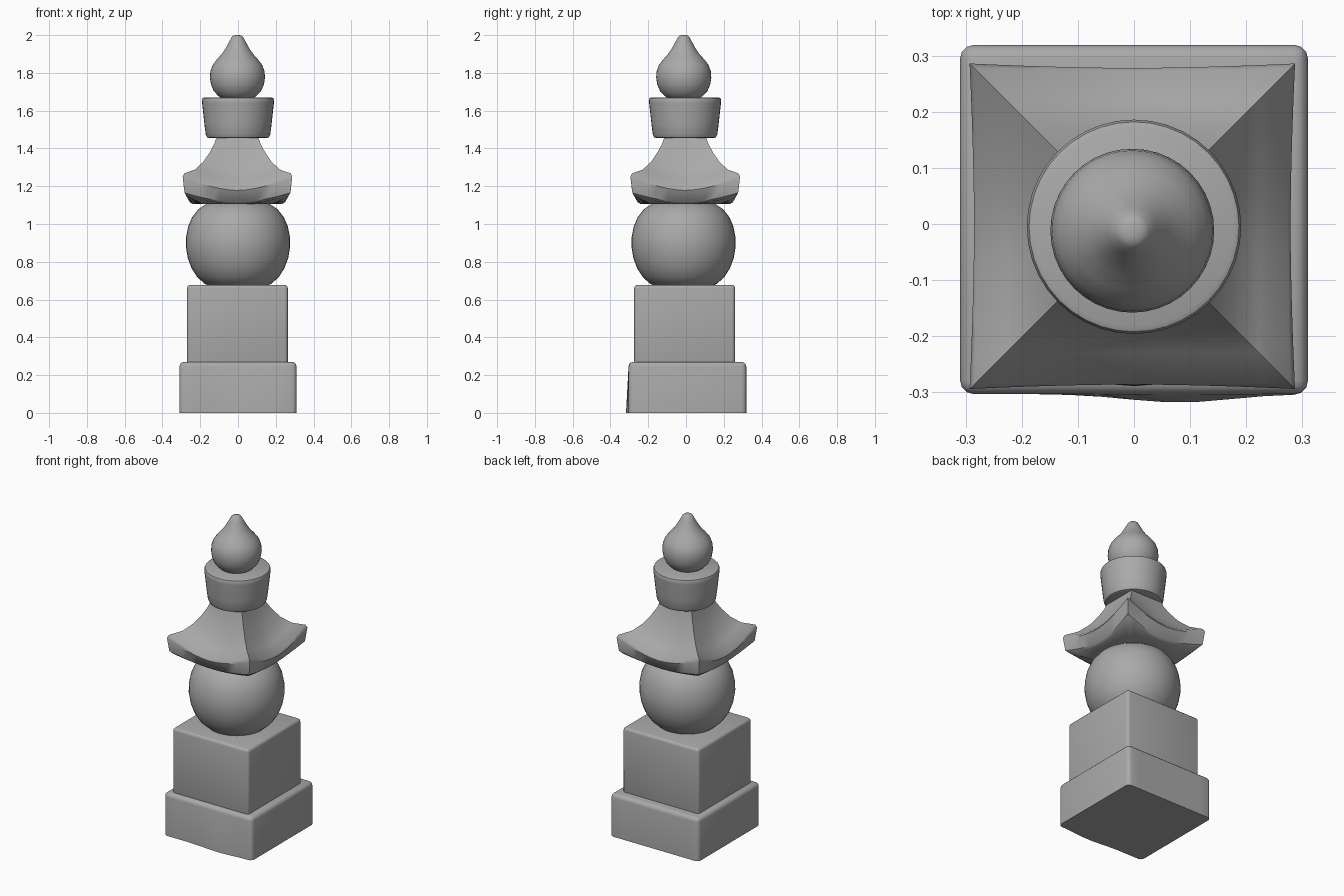
import bpy, bmesh, math

if "Cube" in bpy.data.objects:
    bpy.data.objects.remove(bpy.data.objects["Cube"])

stone = bpy.data.materials.new("grey stone")
stone.use_nodes = True
GREY = (0.4, 0.4, 0.4, 1)
stone.diffuse_color = GREY
stone.node_tree.nodes["Principled BSDF"].inputs["Base Color"].default_value = GREY


def finish(bm, name, center, angle=40):
    """Turn a bmesh into a smooth-shaded stone object."""
    bmesh.ops.recalc_face_normals(bm, faces=bm.faces)
    mesh = bpy.data.meshes.new(name)
    bm.to_mesh(mesh)
    bm.free()
    mesh.materials.append(stone)
    mesh.shade_smooth()
    mesh.set_sharp_from_angle(angle=math.radians(angle))
    obj = bpy.data.objects.new(name, mesh)
    obj.location = (center[0], center[1], 0)
    bpy.context.collection.objects.link(obj)
    return obj


def skin(bm, rings):
    """Join closed rings of points with quads and cap both ends."""
    loops = [[bm.verts.new(p) for p in ring] for ring in rings]
    n = len(loops[0])
    for a, b in zip(loops, loops[1:]):
        for i in range(n):
            j = (i + 1) % n
            bm.faces.new((a[i], a[j], b[j], b[i]))
    bm.faces.new(loops[0][::-1])
    bm.faces.new(loops[-1])


def lathe(name, profile, center, segments=40):
    bm = bmesh.new()
    skin(bm, [[(r * math.cos(k * math.tau / segments),
                r * math.sin(k * math.tau / segments), z)
               for k in range(segments)] for r, z in profile])
    return finish(bm, name, center)


def block(name, half, z0, z1, center, bevel, bulge=0):
    """Worn rounded block, with an optional swelling low on the front."""
    bm = bmesh.new()
    bmesh.ops.create_cube(bm, size=2)
    for v in bm.verts:
        v.co.x *= half[0]
        v.co.y *= half[1]
        v.co.z = z0 if v.co.z < 0 else z1
    edges = [e for e in bm.edges
             if bulge == 0 or max(v.co.z for v in e.verts) > z0]
    bmesh.ops.bevel(bm, geom=edges, offset=bevel, segments=3,
                    profile=0.5, affect='EDGES')
    if bulge:
        cross = [e for e in bm.edges
                 if abs(e.verts[0].co.x - e.verts[1].co.x) > half[0]]
        bmesh.ops.subdivide_edges(bm, edges=cross, cuts=9)
        for v in bm.verts:
            if v.co.y < -half[1] * 0.8:
                low = 1 - (v.co.z - z0) / (z1 - z0)
                v.co.y -= bulge * low * math.exp(-((v.co.x - 0.08) / 0.13) ** 2)
    return finish(bm, name, center, 60)


def roof(name, center, steps=12):
    """Square hipped roof; each level blends from side middle to corner."""
    # (half at middle, z at middle, half at corner, z at corner)
    levels = [(0.235, 1.105, 0.262, 1.145), (0.252, 1.115, 0.28, 1.165),
              (0.282, 1.178, 0.29, 1.25), (0.277, 1.19, 0.282, 1.268),
              (0.225, 1.232, 0.225, 1.288), (0.18, 1.29, 0.18, 1.33),
              (0.145, 1.36, 0.145, 1.382), (0.12, 1.42, 0.12, 1.43),
              (0.108, 1.47, 0.108, 1.47)]
    rings = []
    for hm, zm, hc, zc in levels:
        ring = []
        for side in range(4):
            c, s = round(math.cos(side * math.pi / 2)), round(math.sin(side * math.pi / 2))
            for k in range(steps):
                t = 2 * k / steps - 1
                u = abs(t) ** 1.7
                out, z = hm + (hc - hm) * u, zm + (zc - zm) * u
                x, y = t * hc, -out
                ring.append((c * x - s * y, s * x + c * y, z))
        rings.append(ring)
    # Flat underside
    rings.insert(0, [(x * 0.7, y * 0.7, 1.105) for x, y, z in rings[0]])
    bm = bmesh.new()
    skin(bm, rings)
    return finish(bm, name, center, 35)


# Square footing and body
block("base_block", (0.31, 0.311), 0, 0.27, (0, 0.008), 0.024, bulge=0.015)
block("body_block", (0.267, 0.267), 0.255, 0.678, (-0.003, -0.007), 0.018)

# Flattened ball
lathe("round_body", [(0.13, 0.665), (0.175, 0.682), (0.215, 0.718), (0.245, 0.764),
                     (0.266, 0.82), (0.276, 0.88), (0.275, 0.93), (0.263, 0.99),
                     (0.242, 1.037), (0.21, 1.078), (0.165, 1.108), (0.12, 1.12)],
      (0, -0.013))

roof("hipped_roof", (-0.003, -0.004))

# Tapered bowl under the jewel
lathe("bowl", [(0.15, 1.455), (0.163, 1.459), (0.171, 1.475), (0.178, 1.53),
               (0.19, 1.64), (0.191, 1.655), (0.187, 1.666), (0.178, 1.67)],
      (0, -0.005))

# Pointed jewel finial
lathe("jewel", [(0.075, 1.66), (0.1, 1.677), (0.125, 1.703), (0.14, 1.738),
                (0.146, 1.775), (0.143, 1.81), (0.131, 1.842), (0.108, 1.872),
                (0.083, 1.9), (0.062, 1.931), (0.043, 1.966), (0.03, 1.99),
                (0.02, 1.998), (0.008, 2.0)], (-0.003, -0.012))
